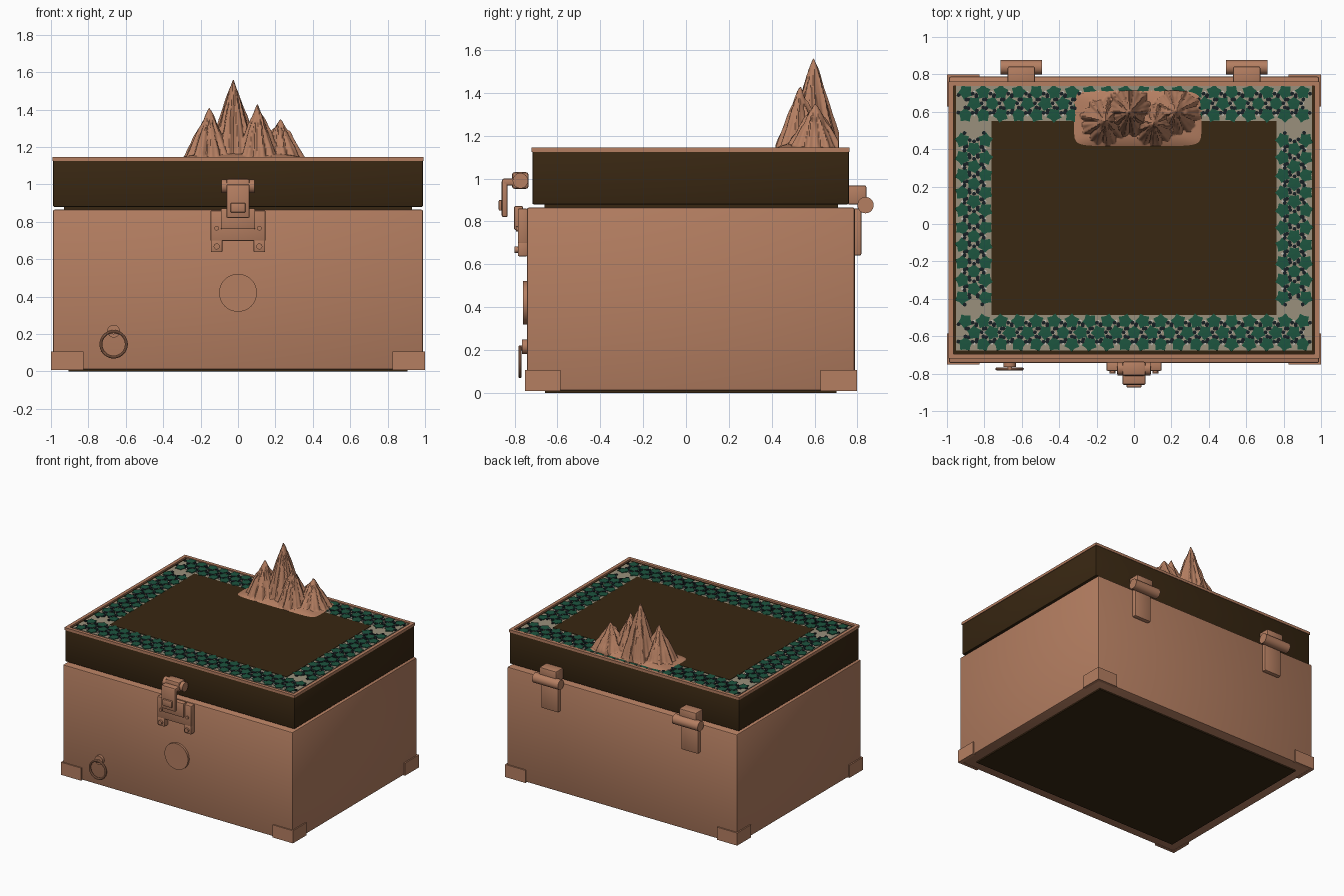
import bpy, bmesh, math, random
from mathutils import Matrix, Vector, noise

random.seed(4)
if "Cube" in bpy.data.objects:
    bpy.data.objects.remove(bpy.data.objects["Cube"])


def material(name, rgb):
    m = bpy.data.materials.new(name)
    m.use_nodes = True
    m.diffuse_color = (*rgb, 1)
    m.node_tree.nodes["Principled BSDF"].inputs["Base Color"].default_value = (*rgb, 1)
    return m


COPPER = material("copper", (0.46, 0.21, 0.12))
DARK = material("dark_wood", (0.04, 0.02, 0.006))
GROUT = material("grout", (0.32, 0.28, 0.20))
GREEN = material("green_tile", (0.012, 0.09, 0.05))
BLACK = material("black_tile", (0.008, 0.014, 0.018))
PALE = material("pale_tile", (0.52, 0.50, 0.45))


def finish(name, bm, mats, smooth=False):
    me = bpy.data.meshes.new(name)
    bmesh.ops.recalc_face_normals(bm, faces=bm.faces)
    bm.to_mesh(me)
    bm.free()
    for m in mats:
        me.materials.append(m)
    ob = bpy.data.objects.new(name, me)
    bpy.context.collection.objects.link(ob)
    if smooth:
        bpy.ops.object.select_all(action='DESELECT')
        ob.select_set(True)
        bpy.context.view_layer.objects.active = ob
        bpy.ops.object.shade_smooth_by_angle(angle=math.radians(35))
    return ob


def box(name, x, y, z, mat, bevel=0.0):
    """Box from (min, max) ranges."""
    bm = bmesh.new()
    bmesh.ops.create_cube(bm, size=1)
    for v in bm.verts:
        v.co = [sum(r) / 2 + c * (r[1] - r[0]) for c, r in zip(v.co, (x, y, z))]
    if bevel:
        bmesh.ops.bevel(bm, geom=bm.edges[:], offset=bevel, segments=2,
                        profile=0.5, affect='EDGES')
    return finish(name, bm, [mat], bevel > 0)


def cylinder(name, centre, radius, length, axis, mat, sides=32):
    bm = bmesh.new()
    turn = Vector((0, 0, 1)).rotation_difference(Vector(axis)).to_matrix().to_4x4()
    bmesh.ops.create_cone(bm, cap_ends=True, segments=sides, radius1=radius,
                          radius2=radius, depth=length,
                          matrix=Matrix.Translation(centre) @ turn)
    return finish(name, bm, [mat], True)


def frame(name, x, y, z, width, mat):
    """Rectangular frame of four bars."""
    bm = bmesh.new()
    rings = []
    for h in z:
        for d in (0, width):
            rings.append([bm.verts.new((px, py, h)) for px, py in (
                (x[0] + d, y[0] + d), (x[1] - d, y[0] + d),
                (x[1] - d, y[1] - d), (x[0] + d, y[1] - d))])
    for a, b in ((0, 1), (1, 3), (3, 2), (2, 0)):
        for i in range(4):
            j = (i + 1) % 4
            bm.faces.new((rings[a][i], rings[a][j], rings[b][j], rings[b][i]))
    return finish(name, bm, [mat])


# Chest body and recessed dark bottom
box("body", (-0.99, 0.99), (-0.743, 0.788), (0.01, 0.865), COPPER, 0.01)
box("bottom_panel", (-0.905, 0.905), (-0.658, 0.703), (0, 0.02), DARK)
box("lid_seat", (-0.93, 0.93), (-0.66, 0.71), (0.85, 0.89), DARK)

# Corner guards
for sx, side in ((-1, "right"), (1, "left")):
    for y, inner, end in ((-0.752, -0.585, "front"), (0.798, 0.628, "back")):
        bm = bmesh.new()
        ix, iy = sx * 0.975, y * 0.97
        pts = ((sx, y), (sx * 0.825, y), (sx * 0.825, iy), (ix, iy), (ix, inner), (sx, inner))
        f = bm.faces.new([bm.verts.new((px, py, 0.008)) for px, py in pts])
        up = bmesh.ops.extrude_face_region(bm, geom=[f])["geom"]
        bmesh.ops.translate(bm, vec=(0, 0, 0.098),
                            verts=[v for v in up if isinstance(v, bmesh.types.BMVert)])
        finish(f"corner_guard_{end}_{side}", bm, [COPPER])

# Lid with rim, tile bed and centre panel
box("lid", (-0.988, 0.988), (-0.717, 0.76), (0.88, 1.133), DARK, 0.006)
frame("lid_rim", (-0.992, 0.992), (-0.72, 0.763), (1.125, 1.145), 0.026, COPPER)
box("tile_bed", (-0.951, 0.951), (-0.675, 0.738), (1.13, 1.137), GROUT)
box("centre_panel", (-0.762, 0.762), (-0.487, 0.55), (1.13, 1.141), DARK)


def add_tile(bm, x, y, radius, inner, points, turn, height, index):
    """Raised flat star, or a polygon when inner equals radius."""
    n = points * 2
    ring = []
    for k in range(n):
        r = radius if k % 2 == 0 else inner
        a = turn + k * math.tau / n
        ring.append(bm.verts.new((x + r * math.cos(a), y + r * math.sin(a), height)))
    mid = bm.verts.new((x, y, height + 0.001))
    low = [bm.verts.new((v.co.x, v.co.y, 1.136)) for v in ring]
    for k in range(n):
        j = (k + 1) % n
        bm.faces.new((ring[k], ring[j], mid)).material_index = index
        bm.faces.new((low[k], low[j], ring[j], ring[k])).material_index = index


def mosaic(name, x, y, along_x):
    """Staggered rows of green stars with dark and pale studs between."""
    bm = bmesh.new()
    u, v = (x, y) if along_x else (y, x)
    count = round((u[1] - u[0]) / 0.094)
    pitch = (u[1] - u[0]) / count
    rows = 3
    gap = (v[1] - v[0]) / rows

    def put(a, b, *args):
        px, py = (a, b) if along_x else (b, a)
        add_tile(bm, px, py, *args)

    for row in range(rows):
        b = v[0] + (row + 0.5) * gap
        shift = 0.5 if row % 2 == 0 else 1.0
        for i in range(count - row % 2):
            a = u[0] + (i + shift) * pitch
            put(a, b, 0.042, 0.029, 5, random.random(), 1.142, 0)
            for k in range(5):
                t = k * math.tau / 5 + 0.3 + row
                da, db = 0.04 * math.cos(t), 0.04 * math.sin(t)
                if v[0] + 0.012 < b + db < v[1] - 0.012:
                    put(a + da, b + db, 0.011, 0.011, 3, t, 1.144, 1)
            if i < count - 1:
                put(a + pitch / 2, b, 0.008, 0.008, 2, 0, 1.1425, 2)
    finish(name, bm, [GREEN, BLACK, PALE])


mosaic("mosaic_front", (-0.949, 0.949), (-0.672, -0.489), True)
mosaic("mosaic_back", (-0.949, 0.949), (0.552, 0.736), True)
mosaic("mosaic_right", (-0.949, -0.764), (-0.44, 0.495), False)
mosaic("mosaic_left", (0.764, 0.949), (-0.44, 0.495), False)

# Rocky mountain: peaks as x, y, height, foot radius
PEAKS = ((-0.025, 0.595, 0.43, 0.125), (-0.155, 0.55, 0.26, 0.125),
         (0.105, 0.535, 0.285, 0.115), (0.225, 0.60, 0.205, 0.125))


def rock_height(x, y):
    best = 0
    for i, (px, py, h, r) in enumerate(PEAKS):
        dx, dy = x - px, y - py
        a = math.atan2(dy, dx)
        flute = 1 + 0.07 * math.sin(9 * a + i) + 0.05 * math.sin(17 * a + 2 * i)
        d = math.hypot(dx, dy) / (r * flute)
        best = max(best, h * max(0, 1 - d) ** 0.92)
    bump = noise.noise((x * 28, y * 28, 0)) * 0.022 * min(1, best * 8)
    return best + bump


bm = bmesh.new()
bmesh.ops.create_grid(bm, x_segments=110, y_segments=52, size=1)
for v in bm.verts:
    gx, gy = v.co.x, v.co.y
    edge = (gx ** 8 + gy ** 8) ** 0.125
    scale = max(abs(gx), abs(gy)) / edge if edge else 1
    x, y = 0.02 + gx * scale * 0.34, 0.565 + gy * scale * 0.148
    skirt = 0.028 * (1 - max(abs(gx), abs(gy)) ** 3)
    v.co = (x, y, 1.141 + max(skirt, rock_height(x, y) + skirt * 0.2))
rim = [e for e in bm.edges if e.is_boundary]
down = bmesh.ops.extrude_edge_only(bm, edges=rim)["geom"]
for v in down:
    if isinstance(v, bmesh.types.BMVert):
        v.co.z = 1.135
finish("mountain", bm, [COPPER], True)

# Front latch
box("latch_plate", (-0.147, 0.147), (-0.785, -0.74), (0.697, 0.86), COPPER, 0.006)
box("latch_catch", (-0.092, 0.092), (-0.803, -0.76), (0.76, 0.872), COPPER, 0.008)
for x, side in ((-0.114, "right"), (0.114, "left")):
    box(f"latch_tab_{side}", (x - 0.031, x + 0.031), (-0.785, -0.74), (0.637, 0.705), COPPER, 0.006)
    cylinder(f"latch_rivet_{side}", (x, -0.788, 0.668), 0.016, 0.024, (0, 1, 0), COPPER, 16)
    cylinder(f"latch_stud_{side}", (x, -0.786, 0.765), 0.012, 0.016, (0, 1, 0), COPPER, 16)
cylinder("latch_barrel", (0, -0.773, 0.99), 0.036, 0.175, (1, 0, 0), COPPER)
box("latch_collar", (-0.062, 0.062), (-0.812, -0.735), (0.952, 1.03), COPPER, 0.012)
box("latch_arm", (-0.062, 0.062), (-0.858, -0.775), (0.968, 1.0), COPPER, 0.008)
box("latch_flap", (-0.062, 0.062), (-0.86, -0.832), (0.82, 0.995), COPPER, 0.008)
box("latch_button", (-0.04, 0.04), (-0.874, -0.85), (0.85, 0.9), COPPER, 0.005)

# Front medallion and pull ring
cylinder("medallion", (0, -0.75, 0.42), 0.101, 0.02, (0, 1, 0), COPPER, 48)
cylinder("ring_mount", (-0.665, -0.752, 0.215), 0.034, 0.026, (0, 1, 0), COPPER)
cylinder("ring_pin", (-0.665, -0.765, 0.21), 0.012, 0.03, (0, 1, 0), COPPER, 16)
bpy.ops.mesh.primitive_torus_add(location=(-0.665, -0.775, 0.145), rotation=(math.pi / 2, 0, 0),
                                 major_radius=0.068, minor_radius=0.008,
                                 major_segments=48, minor_segments=10)
ring = bpy.context.object
ring.name = "pull_ring"
ring.data.materials.append(COPPER)
bpy.ops.object.shade_smooth_by_angle()

# Back hinges
for x, side in ((-0.602, "right"), (0.602, "left")):
    cylinder(f"hinge_barrel_{side}", (x, 0.838, 0.876), 0.038, 0.222, (1, 0, 0), COPPER)
    box(f"hinge_upper_leaf_{side}", (x - 0.073, x + 0.073), (0.75, 0.842), (0.88, 0.968), COPPER, 0.008)
    box(f"hinge_lower_leaf_{side}", (x - 0.073, x + 0.073), (0.78, 0.818), (0.64, 0.86), COPPER, 0.008)
